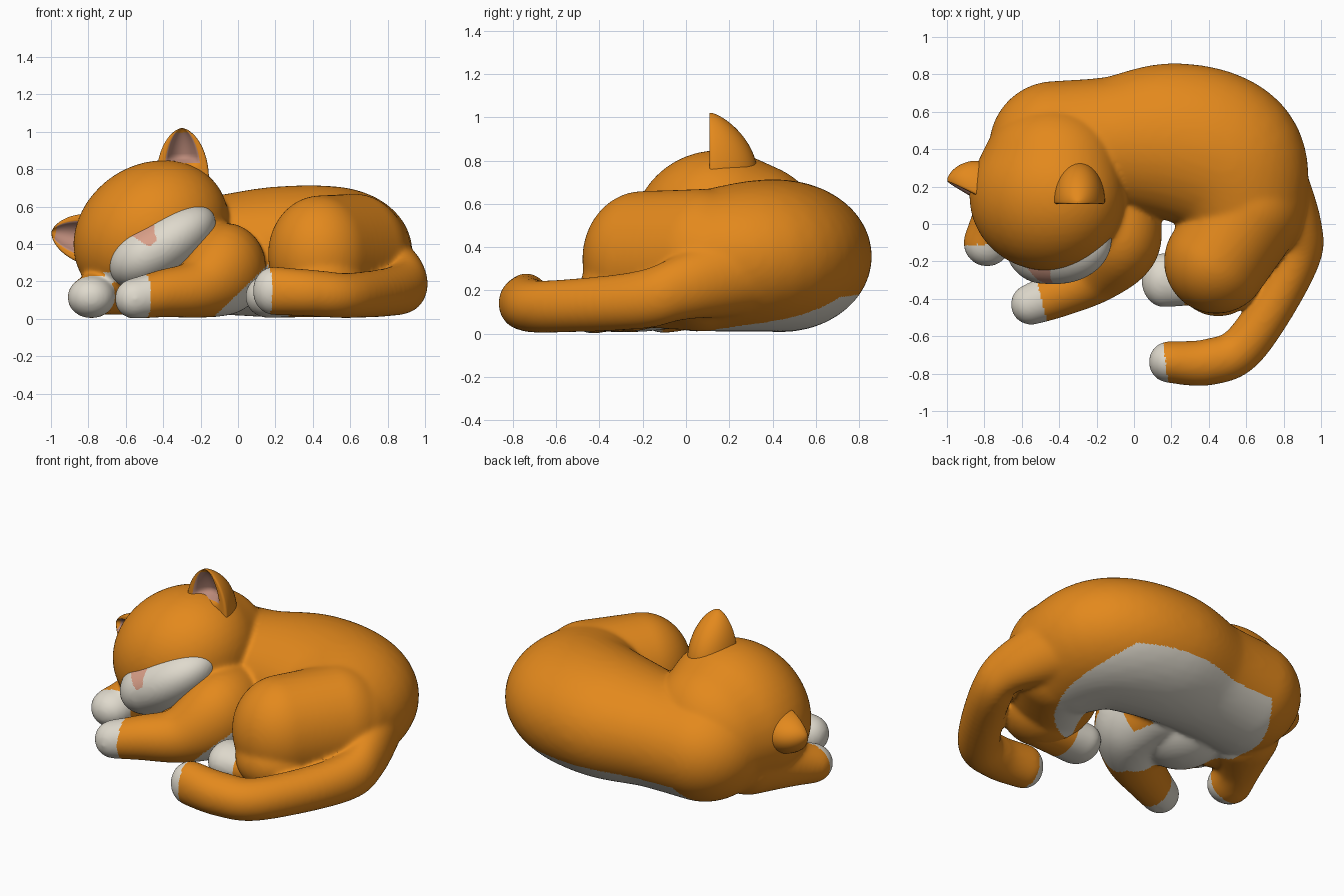
import bpy, bmesh, math
from mathutils import Vector, Matrix

if "Cube" in bpy.data.objects:
    bpy.data.objects.remove(bpy.data.objects["Cube"])

def material(name, rgb):
    m = bpy.data.materials.new(name)
    m.diffuse_color = (*rgb, 1)
    m.use_nodes = True
    m.node_tree.nodes["Principled BSDF"].inputs["Base Color"].default_value = m.diffuse_color
    return m

ORANGE, WHITE, PINK, EAR = 0, 1, 2, 3
MATS = [material("orange fur", (0.77, 0.25, 0.012)), material("white fur", (0.74, 0.70, 0.61)),
        material("pink nose", (0.70, 0.35, 0.25)), material("inner ear", (0.49, 0.25, 0.19))]
TILT = math.radians(-34)   # the head leans to one side

def expand(q):
    """(x, y, z, r), (x, y, z, r, rz) or (x, y, z, rx, ry, rz) as six values."""
    radii = {1: lambda r: (r, r, r), 2: lambda r, h: (r, r, h), 3: lambda a, b, c: (a, b, c)}
    return Vector((*q[:3], *radii[len(q) - 3](*q[3:])))

def spline(pts, n):
    p = [expand(q) for q in pts]
    if len(p) == 1:
        return p
    p = [p[0]] + p + [p[-1]]
    out = []
    for i in range(1, len(p) - 2):
        a, b, c, d = p[i - 1:i + 3]
        for k in range(n):
            t = k / n
            out.append(0.5 * (2 * b + (c - a) * t + (2 * a - 5 * b + 4 * c - d) * t * t
                              + (3 * b - a - 3 * c + d) * t ** 3))
    return out + [p[-1]]

def finish(ob):
    for m in MATS:
        ob.data.materials.append(m)
    for f in ob.data.polygons:
        f.use_smooth = True

def sweep(bm, *pts, rot=0, n=9):
    """Add ellipsoids along a smooth path."""
    for q in spline(pts, n):
        M = (Matrix.Translation(q[:3]) @ Matrix.Rotation(rot, 4, 'Y')
             @ Matrix.Diagonal((q[3], q[4], q[5], 1)))
        bmesh.ops.create_icosphere(bm, subdivisions=4, radius=1, matrix=M)

def fuse(name, bm, rule, voxel=0.011, smooth=14):
    """Melt the swept parts into one soft surface, coloured by rule(centre, normal)."""
    me = bpy.data.meshes.new(name)
    bm.to_mesh(me)
    bm.free()
    ob = bpy.data.objects.new(name, me)
    bpy.context.collection.objects.link(ob)
    r = ob.modifiers.new("fuse", 'REMESH')
    r.mode, r.voxel_size = 'VOXEL', voxel
    s = ob.modifiers.new("soften", 'SMOOTH')
    s.factor, s.iterations = 0.5, smooth
    dg = bpy.context.evaluated_depsgraph_get()
    ob.data = bpy.data.meshes.new_from_object(ob.evaluated_get(dg))
    ob.modifiers.clear()
    ob.data.materials.clear()
    for v in ob.data.vertices:      # rest on the ground
        v.co.z = max(v.co.z, 0.004)
    finish(ob)
    for f in ob.data.polygons:
        f.material_index = rule(f.center, f.normal)

def body_colour(c, n):
    x, y, z = c
    if y < -0.58:                                                  # tail tip
        return WHITE if x < 0.17 - 0.12 * (y + 0.74) else ORANGE
    if x + 0.25 * y < -0.595 and y < -0.28 and z < 0.25:           # near paw
        return WHITE
    if x < -0.65 and y < -0.11 and z < 0.25:                       # far paw
        return WHITE
    if 1.04 * z - 0.14 < x < 0.165 and y < 0.05 and z < 0.3:       # chest
        return WHITE
    oval = ((x - 0.08) / 0.62) ** 2 + ((y - 0.35) / 0.6) ** 2
    if z < 0.19 and n.z < -0.2 and oval < 1 and z < 0.07 + 0.13 * max(0, y + 0.05):   # belly
        return WHITE
    return ORANGE

body = bmesh.new()
# torso, curved like a bow
sweep(body, (-0.42, 0.41, 0.33, 0.355, 0.32), (-0.1, 0.43, 0.34, 0.36, 0.32),
      (0.22, 0.44, 0.357, 0.42, 0.35), (0.48, 0.35, 0.36, 0.425, 0.35), (0.58, 0.14, 0.34, 0.35, 0.33))
# head running back into the neck, and chest
sweep(body, (-0.465, 0.15, 0.46, 0.437, 0.40, 0.365), (-0.44, 0.3, 0.43, 0.39, 0.34, 0.345), rot=TILT)
sweep(body, (-0.3, 0.05, 0.23, 0.27, 0.22))
# near front leg, far front leg
sweep(body, (-0.09, 0.08, 0.28, 0.22), (-0.07, -0.1, 0.26, 0.21, 0.24), (-0.2, -0.26, 0.165, 0.16),
      (-0.4, -0.37, 0.135, 0.128), (-0.55, -0.43, 0.108, 0.11))
sweep(body, (-0.6, 0.25, 0.22, 0.2), (-0.73, 0.05, 0.15, 0.13), (-0.785, -0.1, 0.115, 0.128, 0.113))
# hind leg
sweep(body, (0.62, 0.08, 0.34, 0.295, 0.33), (0.44, -0.2, 0.345, 0.28, 0.315))
sweep(body, (0.45, -0.26, 0.2, 0.235, 0.19))
# tail wrapped round the front
sweep(body, (0.66, 0.36, 0.32, 0.22, 0.24), (0.882, 0.0, 0.22, 0.12, 0.155), (0.86, -0.22, 0.155, 0.12, 0.135),
      (0.6, -0.64, 0.125, 0.122), (0.4, -0.738, 0.137, 0.125), (0.19, -0.738, 0.15, 0.112, 0.13), n=12)
fuse("body", body, body_colour, smooth=26)

# hind paw
paw = bmesh.new()
sweep(paw, (0.42, -0.3, 0.12, 0.13, 0.11), (0.16, -0.3, 0.12, 0.12, 0.145, 0.115))
fuse("hind_paw", paw, lambda c, n: WHITE if c.x < 0.27 else ORANGE)

# muzzle with the nose painted at its upper middle
def muzzle_colour(c, n):
    dx, dz = c.x + 0.40, c.z - 0.39
    u = dx * math.cos(TILT) - dz * math.sin(TILT)
    v = dx * math.sin(TILT) + dz * math.cos(TILT)
    return PINK if 0.04 < v < 0.2 and abs(u + 0.04) < 0.025 + (v - 0.04) * 0.45 else WHITE

muzzle = bmesh.new()
sweep(muzzle, (-0.485, -0.095, 0.345, 0.225, 0.225, 0.165), (-0.40, -0.09, 0.39, 0.30, 0.23, 0.165),
      (-0.35, -0.07, 0.42, 0.26, 0.215, 0.145), rot=TILT)
fuse("muzzle", muzzle, muzzle_colour, voxel=0.009)

# ears: tapered shells with a hollow front
def ear(name, base, angle, height, half, lean):
    bm = bmesh.new()
    N, K = 48, 24
    rings, hollow = [], set()
    for j in range(K):
        t = math.sin(j / (K - 1) * math.pi / 2 * 0.985)
        w = half * (1 - t ** 2.2) ** 0.6
        d = 0.21 * (1 - t ** 1.9) ** 0.75
        fade = min(1, max(0, (t - 0.3) / 0.12))     # closed below the hollow
        ring = []
        for i in range(N):
            a = 2 * math.pi * i / N
            s = math.sin(a)
            if s >= 0:
                y = d * s
            else:
                y = fade * 0.45 * d * max(0, -s - 0.72) / 0.28 - 0.012 * min(1, -s * 3)
            v = bm.verts.new((w * math.cos(a), y + lean * t, height * t))
            if s < -0.7 and 0.3 < t < 0.92:
                hollow.add(v)
            ring.append(v)
        rings.append(ring)
    for lo, hi in zip(rings, rings[1:]):
        for i in range(N):
            k = (i + 1) % N
            f = bm.faces.new((lo[i], lo[k], hi[k], hi[i]))
            f.material_index = EAR if all(v in hollow for v in f.verts) else ORANGE
    bm.faces.new(rings[-1])
    bm.faces.new(rings[0][::-1])
    bmesh.ops.recalc_face_normals(bm, faces=bm.faces)
    bm.transform(Matrix.Translation(base) @ Matrix.Rotation(math.radians(angle), 4, 'Y'))
    me = bpy.data.meshes.new(name)
    bm.to_mesh(me)
    bm.free()
    ob = bpy.data.objects.new(name, me)
    bpy.context.collection.objects.link(ob)
    finish(ob)

ear("right_ear", (-0.295, 0.12, 0.74), -1, 0.28, 0.14, 0.0)
ear("left_ear", (-0.74, 0.10, 0.415), -79, 0.262, 0.14, 0.14)
